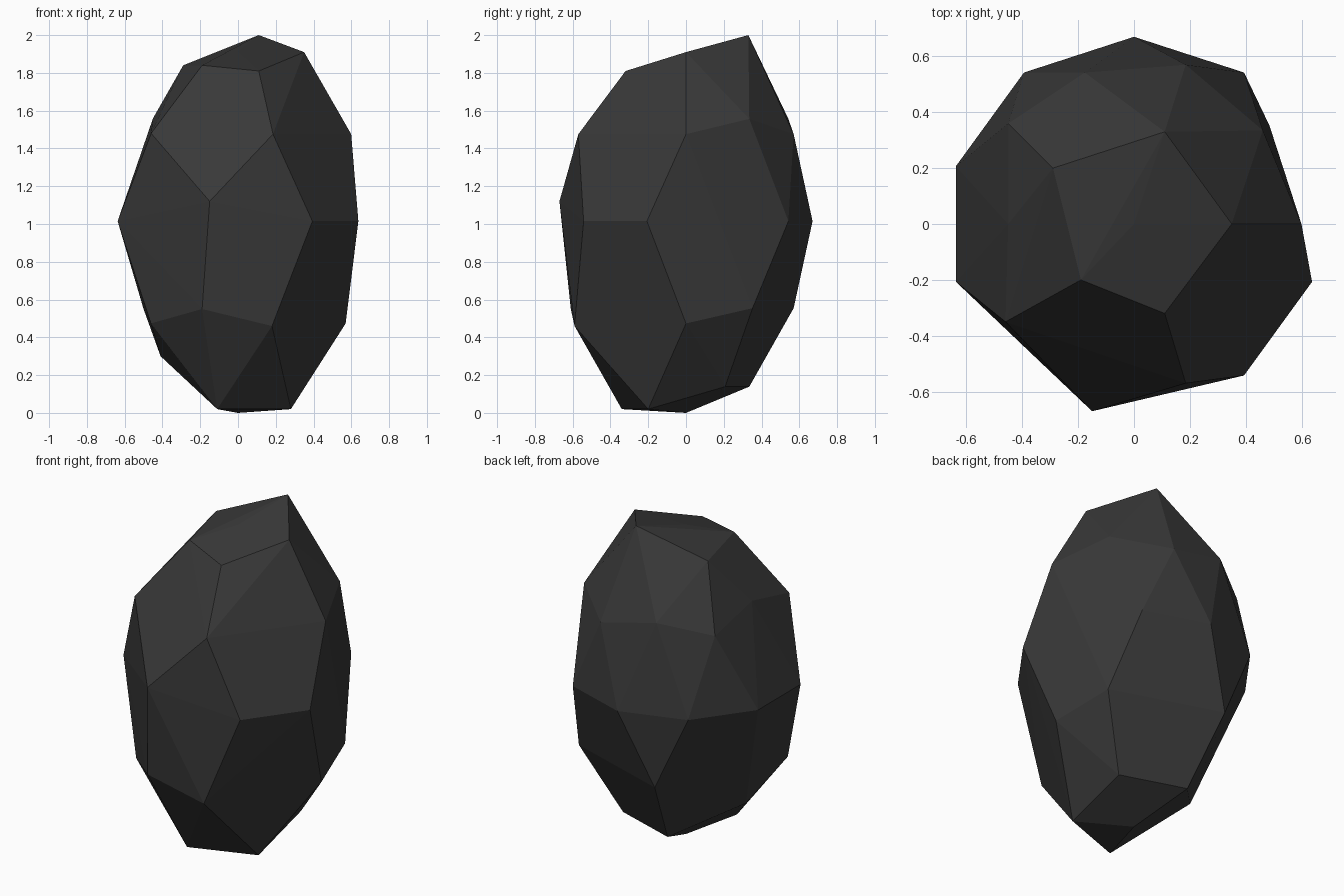
import bpy
import bmesh
from mathutils import Vector

default_cube = bpy.data.objects.get("Cube")
if default_cube:
    bpy.data.objects.remove(default_cube, do_unlink=True)


def flat_material(name, colour):
    material = bpy.data.materials.new(name)
    material.use_nodes = True
    material.diffuse_color = colour
    shader = material.node_tree.nodes["Principled BSDF"]
    shader.inputs["Base Color"].default_value = colour
    shader.inputs["Roughness"].default_value = 0.9
    return material


def nearest(bm, point):
    return min(bm.verts, key=lambda vert: (vert.co - Vector(point)).length)


# Corners of the ball that are pulled to a new spot
crown = [(0, 0, 1.91), (.11, .33, 2), (.35, 0, 1.91), (-.29, .2, 1.84),
         (-.19, -.2, 1.84), (.11, -.32, 1.81)]
shoulder = [(-.45, .36, 1.48), (-.46, -.35, 1.48), (-.45, 0, 1.56)]
waist = [(-.15, -.67, 1.12), (-.19, -.61, .55), (.18, -.59, .46), (-.5, 0, .55)]
base = [(.28, -.2, .02), (-.11, -.34, .02), (-.41, 0, .3), (0, 0, 0)]

# Corners that are chipped away, leaving broad flat facets
chipped = [(.46, -.33, 1.56), (-.18, -.54, 1.56), (.64, .2, 1), (-.39, -.54, 1),
           (.48, -.35, .55), (-.46, .33, .47), (.18, .54, .47)]

# Stone: a stretched icosphere, reshaped corner by corner
bm = bmesh.new()
bmesh.ops.create_icosphere(bm, subdivisions=2, radius=1)
for vert in bm.verts:
    vert.co = Vector((vert.co.x * .67, vert.co.y * .67, vert.co.z * 1.03 + 1.015))

chips = [nearest(bm, point) for point in chipped]
for point in crown + shoulder + waist + base:
    nearest(bm, point).co = point
bmesh.ops.delete(bm, geom=chips, context="VERTS")

# Wrap the remaining corners in a tight convex skin
bmesh.ops.delete(bm, geom=list(bm.edges), context="EDGES_FACES")
skin = bmesh.ops.convex_hull(bm, input=list(bm.verts))
loose = [vert for vert in bm.verts if not vert.link_faces]
bmesh.ops.delete(bm, geom=loose, context="VERTS")
bmesh.ops.recalc_face_normals(bm, faces=list(bm.faces))

mesh = bpy.data.meshes.new("stone")
bm.to_mesh(mesh)
bm.free()
mesh.materials.append(flat_material("dark grey stone", (.04, .04, .04, 1)))
stone = bpy.data.objects.new("stone", mesh)
bpy.context.collection.objects.link(stone)
